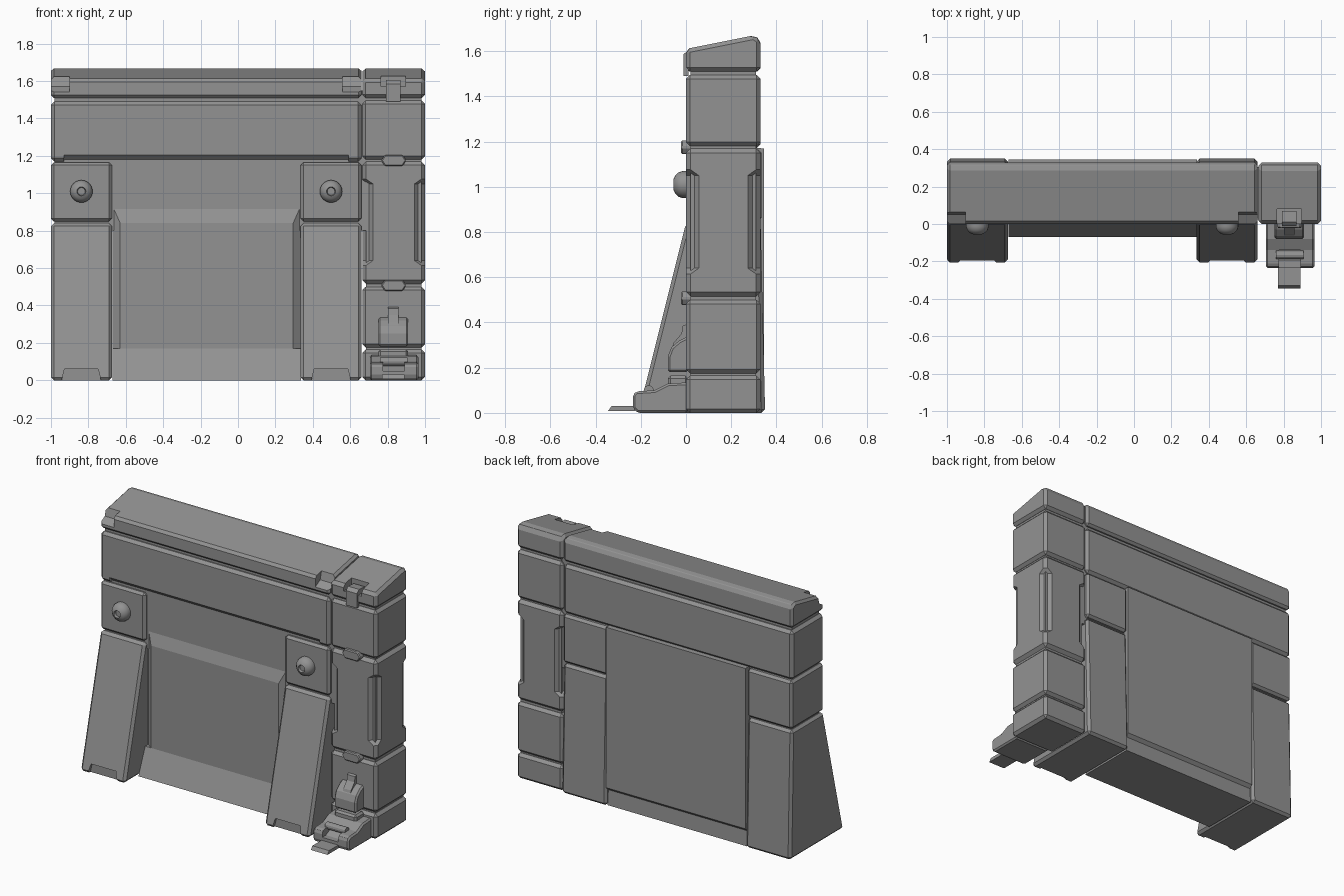
import bpy, bmesh, math
from mathutils import Vector

old = bpy.data.objects.get("Cube")
if old:
    bpy.data.objects.remove(old, do_unlink=True)

grey = bpy.data.materials.new("concrete_grey")
grey.use_nodes = True
GREY = (0.29, 0.29, 0.29, 1)
grey.diffuse_color = GREY
grey.node_tree.nodes["Principled BSDF"].inputs["Base Color"].default_value = GREY


def add(name, bm):
    bmesh.ops.recalc_face_normals(bm, faces=bm.faces)
    mesh = bpy.data.meshes.new(name)
    bm.to_mesh(mesh)
    bm.free()
    mesh.materials.append(grey)
    ob = bpy.data.objects.new(name, mesh)
    bpy.context.collection.objects.link(ob)
    return ob


def apply(ob):
    bpy.context.view_layer.objects.active = ob
    for m in list(ob.modifiers):
        bpy.ops.object.modifier_apply(modifier=m.name)


def prism(name, pts, axis, lo, hi, bevel=0):
    """Extrude a 2D outline along x (y,z), y (x,z) or z (x,y)."""
    i = "xyz".index(axis)

    def place(p, d):
        v = list(p)
        v.insert(i, d)
        return v
    bm = bmesh.new()
    a = [bm.verts.new(place(p, lo)) for p in pts]
    b = [bm.verts.new(place(p, hi)) for p in pts]
    bm.faces.new(a)
    bm.faces.new(b[::-1])
    for k in range(len(a)):
        n = (k + 1) % len(a)
        bm.faces.new((a[k], b[k], b[n], a[n]))
    ob = add(name, bm)
    if bevel:
        m = ob.modifiers.new("chamfer", "BEVEL")
        m.width = bevel
        m.segments = 1
        m.limit_method = "ANGLE"
        apply(ob)
    return ob


def box(name, x, y, z, bevel=0):
    outline = [(y[0], z[0]), (y[1], z[0]), (y[1], z[1]), (y[0], z[1])]
    return prism(name, outline, "x", *x, bevel)


def cut(ob, cutter):
    m = ob.modifiers.new("cut", "BOOLEAN")
    m.operation = "DIFFERENCE"
    m.solver = "EXACT"
    m.object = cutter
    apply(ob)
    bpy.data.objects.remove(cutter, do_unlink=True)


DEPTH = (0, 0.33)
WALL = (-1, 0.66)
COLUMN = (0.665, 1)
CAP = [(0, 1.51), (0.33, 1.51), (0.33, 1.65), (0.3, 1.67), (0, 1.61)]

# Cores that close the grooves between blocks
box("wall_core", (-0.98, 0.7), (0.025, 0.305), (0.8, 1.55))
box("column_core", (0.685, 0.98), (0.02, 0.31), (0.02, 1.55))

# Sloped top rail with notched front ends
rail = prism("top_rail", CAP, "x", *WALL, 0.015)
for x in ((-1.1, -0.9), (0.56, 0.76)):
    notch = [(-0.02, 1.53), (0.05, 1.57), (0.08, 1.68), (-0.02, 1.68)]
    cut(rail, prism("cutter", notch, "x", *x))

# Upper beam with undercut lower front edge
beam = box("upper_beam", WALL, DEPTH, (1.17, 1.49), 0.018)
under = [(-0.02, 1.15), (-0.02, 1.225), (0.035, 1.17), (0.035, 1.15)]
cut(beam, prism("cutter", under, "x", -0.93, 0.59))

# Central wall: sill, hood and back panel in one section
section = [(-0.07, 0), (0, 0.17), (0.03, 0.17), (0.03, 0.93), (0.11, 1.18),
           (0.345, 1.17), (0.345, 0.12), (0.325, 0.1), (0.33, 0)]
prism("central_wall", section, "x", -0.672, 0.337)

# Raised front panel with slanted sides
bm = bmesh.new()
back = [bm.verts.new((x, 0.03, z)) for x, z in
        ((-0.67, 0.17), (0.335, 0.17), (0.335, 0.93), (-0.67, 0.93))]
front = [bm.verts.new((x, 0, z)) for x, z in
         ((-0.63, 0.17), (0.295, 0.17), (0.295, 0.84), (-0.63, 0.84))]
bm.faces.new(back)
bm.faces.new(front)
for k in range(4):
    n = (k + 1) % 4
    bm.faces.new((back[k], back[n], front[n], front[k]))
add("front_panel", bm)


def bolt(name, x, z):
    """Domed bolt with a socket, turned around the y axis."""
    profile = [(0.06, 0.01), (0.06, -0.015), (0.054, -0.033), (0.04, -0.048),
               (0.024, -0.055), (0.02, -0.04), (0, -0.04)]
    bm = bmesh.new()
    vs = [bm.verts.new((x + r, y, z)) for r, y in profile]
    es = [bm.edges.new(p) for p in zip(vs, vs[1:])]
    bmesh.ops.spin(bm, geom=vs + es, cent=(x, 0, z), axis=(0, 1, 0),
                   angle=math.tau, steps=24)
    bmesh.ops.remove_doubles(bm, verts=bm.verts, dist=0.0005)
    ob = add(name, bm)
    bpy.ops.object.select_all(action="DESELECT")
    ob.select_set(True)
    bpy.context.view_layer.objects.active = ob
    bpy.ops.object.shade_smooth_by_angle(angle=math.radians(35))


# Two buttresses: bolted block over a splayed leg
for side, x0 in (("right", -1), ("left", 0.335)):
    x1 = x0 + 0.325
    mid = (x0 + x1) / 2
    box(side + "_block", (x0, x1), (0, 0.335), (0.85, 1.165), 0.015)
    bolt(side + "_bolt", mid, 1.01)
    leg = prism(side + "_leg", [(-0.21, 0), (0, 0.84), (0.33, 0.84), (0.35, 0)],
                "x", x0, x1, 0.016)
    foot = [(mid - 0.11, -0.02), (mid - 0.09, 0.06), (mid + 0.09, 0.06), (mid + 0.11, -0.02)]
    cut(leg, prism("cutter", foot, "y", -0.4, -0.182))

# Column blocks
box("column_base", COLUMN, DEPTH, (0, 0.165), 0.018)
box("column_lower_block", COLUMN, DEPTH, (0.175, 0.5), 0.018)
box("column_upper_block", COLUMN, DEPTH, (1.18, 1.495), 0.018)

# Column middle block with scooped corners
middle = box("column_middle_block", COLUMN, DEPTH, (0.515, 1.17), 0.02)
for x in COLUMN:
    for y in DEPTH:
        scoop = [(0.04, 0.64), (-0.05, 0.55), (-0.05, 1.14), (0.04, 1.05)]
        cutter = prism("cutter", scoop, "x", -0.12, 0.12)
        inward = Vector((0.8325 - x, 0.165 - y, 0))
        cutter.location = (x, y, 0)
        turn = math.atan2(math.copysign(1, inward.y), math.copysign(1, inward.x))
        cutter.rotation_euler.z = turn - math.pi / 2
        bpy.context.view_layer.update()
        cut(middle, cutter)

# Column cap with a latch slot
cap = prism("column_cap", CAP, "x", *COLUMN, 0.018)
cut(cap, box("cutter", (0.765, 0.895), (-0.1, 0.08), (1.57, 1.8)))
strap = [(-0.012, 1.49), (0.01, 1.49), (0.01, 1.57), (0.07, 1.57), (0.07, 1.6),
         (0.01, 1.605), (-0.012, 1.585)]
prism("cap_strap", strap, "x", 0.79, 0.87)

# Clips across the column joints
for name, z in (("upper_clip", 1.175), ("lower_clip", 0.507)):
    hexagon = [(0.765, z), (0.785, z + 0.03), (0.88, z + 0.03),
               (0.9, z), (0.88, z - 0.03), (0.785, z - 0.03)]
    prism(name, hexagon, "y", -0.022, 0.03, 0.006)

# Lower latch on the column
latch = [(0.01, 0.18), (-0.08, 0.18), (-0.08, 0.25), (-0.065, 0.29), (-0.03, 0.32), (0.01, 0.34)]
prism("latch_body", latch, "x", 0.75, 0.91, 0.01)
hook = [(0.01, 0.3), (-0.065, 0.28), (-0.055, 0.31), (-0.02, 0.35), (-0.015, 0.385), (0.01, 0.395)]
prism("latch_hook", hook, "x", 0.802, 0.858)

# Foot pedal: stepped base, cheeks, hinge bar and tongue
pedal = [(0.01, 0), (-0.215, 0), (-0.235, 0.02), (-0.235, 0.08), (-0.22, 0.095),
         (-0.14, 0.1), (-0.08, 0.13), (0.01, 0.135)]
base = prism("pedal_base", pedal, "x", 0.705, 0.965, 0.01)
cut(base, box("cutter", (0.775, 0.89), (-0.3, -0.14), (0.05, 0.3)))
box("pedal_riser", (0.75, 0.91), (-0.08, 0.01), (0.1, 0.165), 0.012)
tongue = [(-0.345, 0.008), (-0.23, 0.008), (-0.15, 0.04), (-0.15, 0.075),
          (-0.235, 0.03), (-0.33, 0.03)]
prism("pedal_tongue", tongue, "x", 0.77, 0.89)
ring = [(-0.165 + 0.022 * math.cos(k * math.tau / 12),
         0.1 + 0.022 * math.sin(k * math.tau / 12)) for k in range(12)]
prism("hinge_bar", ring, "x", 0.76, 0.905)
